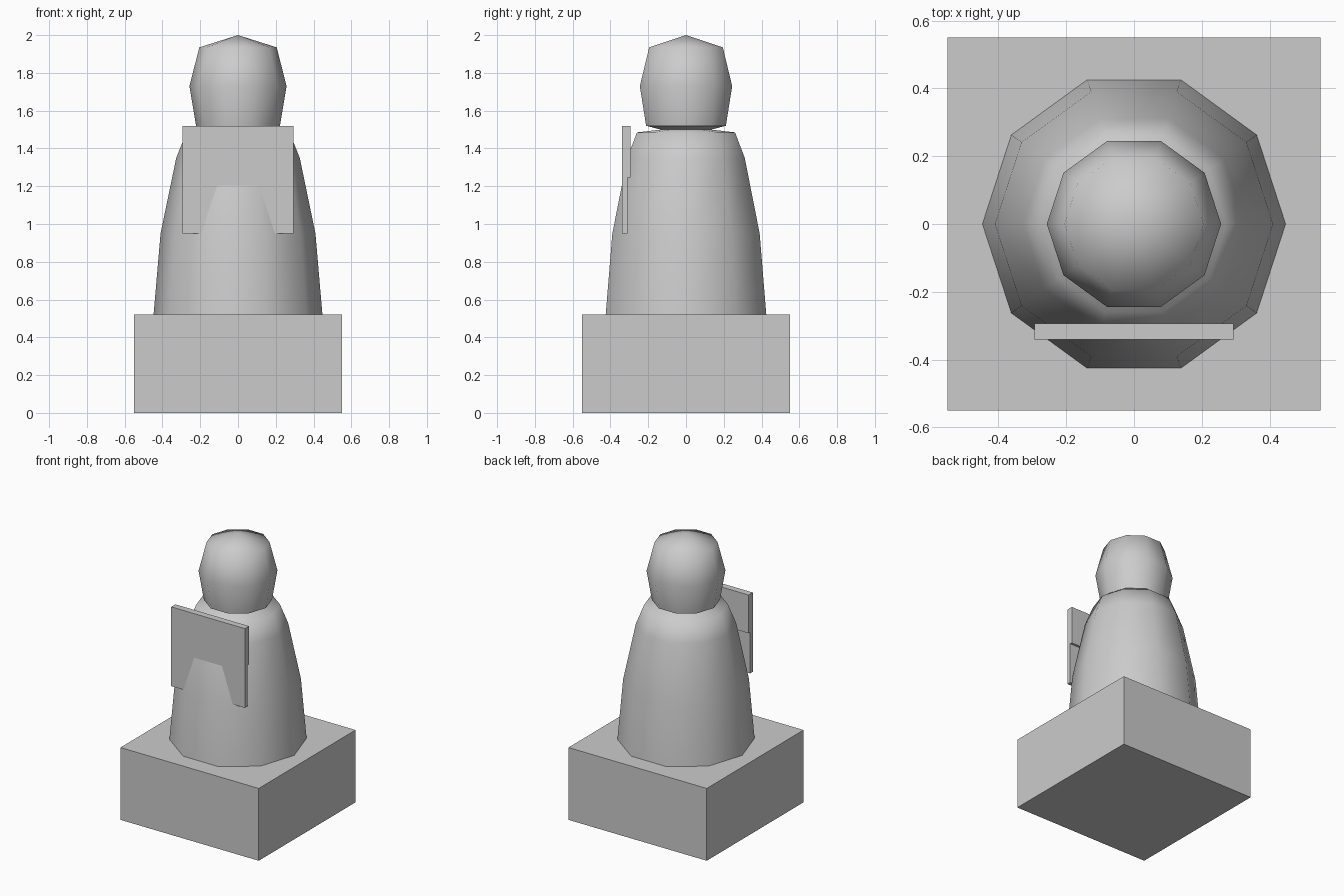
import bpy, bmesh
from math import cos, sin, pi, radians

if "Cube" in bpy.data.objects:
    bpy.data.objects.remove(bpy.data.objects["Cube"])

SIDES = 10


def finish(name, bm):
    bmesh.ops.recalc_face_normals(bm, faces=bm.faces)
    mesh = bpy.data.meshes.new(name)
    bm.to_mesh(mesh)
    bm.free()
    ob = bpy.data.objects.new(name, mesh)
    bpy.context.collection.objects.link(ob)
    return ob


def box(name, lo, hi):
    bm = bmesh.new()
    bmesh.ops.create_cube(bm, size=1)
    for v in bm.verts:
        v.co = [(a + b) / 2 + c * (b - a) for a, b, c in zip(lo, hi, v.co)]
    return finish(name, bm)


def lathe(name, profile, bottom, top):
    """Ten-sided turned form from (radius, z) rings with pole points at both ends."""
    bm = bmesh.new()
    rings = [[bm.verts.new((r * cos(2 * pi * i / SIDES), r * sin(2 * pi * i / SIDES), z))
              for i in range(SIDES)] for r, z in profile]
    low, high = bm.verts.new((0, 0, bottom)), bm.verts.new((0, 0, top))
    for i in range(SIDES):
        j = (i + 1) % SIDES
        for a, b in zip(rings, rings[1:]):
            bm.faces.new((a[i], a[j], b[j], b[i]))
        bm.faces.new((low, rings[0][j], rings[0][i]))
        bm.faces.new((high, rings[-1][i], rings[-1][j]))
    ob = finish(name, bm)
    bpy.ops.object.select_all(action='DESELECT')
    ob.select_set(True)
    bpy.context.view_layer.objects.active = ob
    bpy.ops.object.shade_smooth_by_angle(angle=radians(65))
    return ob


# Square plinth
box("plinth", (-0.55, -0.55, 0), (0.55, 0.55, 0.52))

# Tapered body and rounded head
lathe("body", [(0.447, 0.52), (0.41, 0.95), (0.327, 1.35), (0.273, 1.485)], 0.52, 1.515)
lathe("head", [(0.222, 1.52), (0.257, 1.73), (0.205, 1.935)], 1.465, 2.0)

# Chest panel: thicker upper half, thinner lower half
box("panel_upper", (-0.293, -0.34, 1.245), (0.293, -0.293, 1.52))
box("panel_lower", (-0.293, -0.34, 0.95), (0.293, -0.31, 1.245))
